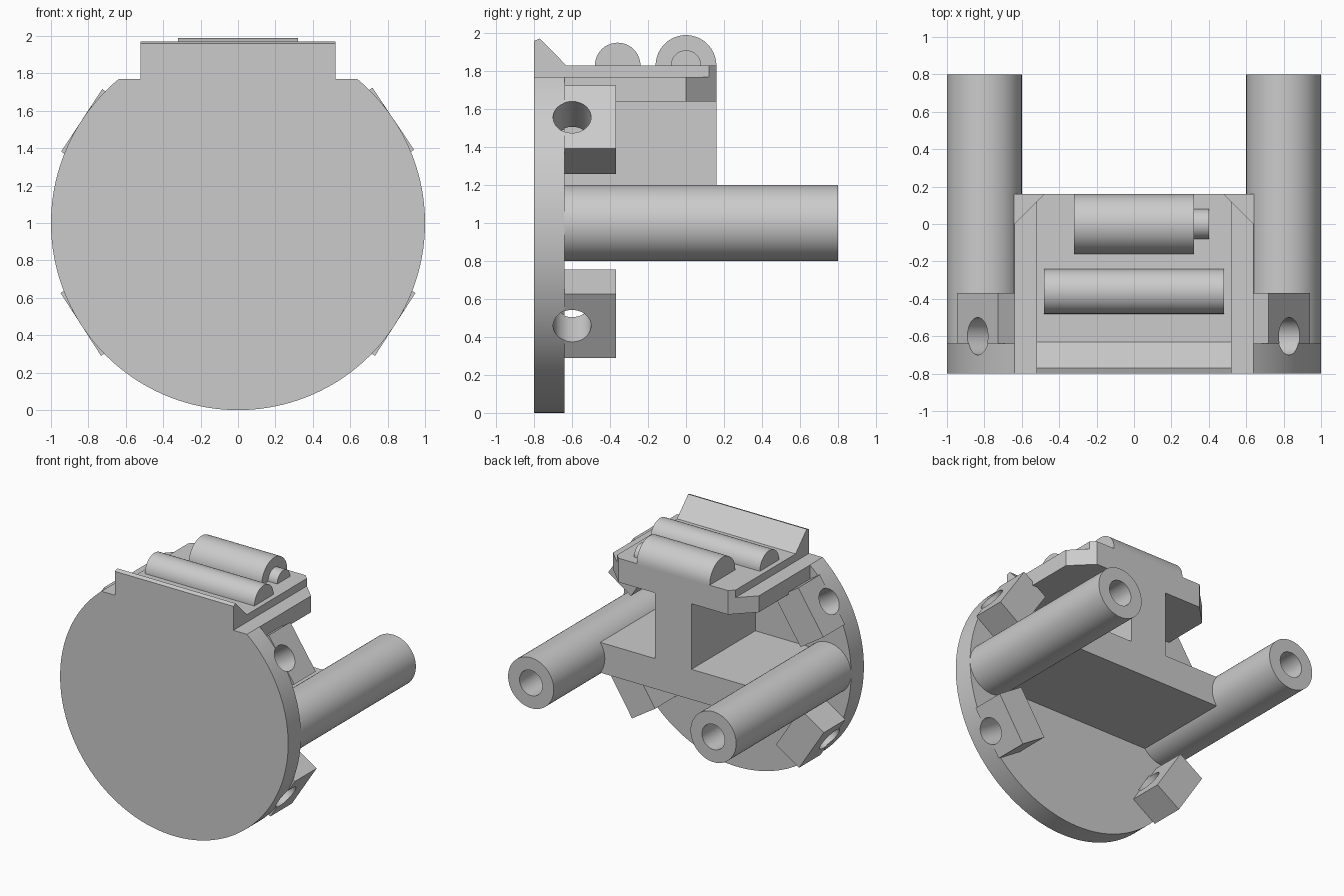
import bpy, bmesh, math
from math import cos, sin, radians, pi
from mathutils import Matrix, Vector

if "Cube" in bpy.data.objects:
    bpy.data.objects.remove(bpy.data.objects["Cube"])

grey = bpy.data.materials.new("plain grey")
grey.use_nodes = True
grey.diffuse_color = (0.6, 0.6, 0.6, 1)
grey.node_tree.nodes["Principled BSDF"].inputs["Base Color"].default_value = (0.6, 0.6, 0.6, 1)

# How a flat profile (u, v) at depth d maps to space for each extrusion axis
PLACE = {
    "x": lambda u, v, d: (d, u, v),
    "y": lambda u, v, d: (u, d, v),
    "z": lambda u, v, d: (u, v, d),
}


def prism(name, profile, axis, start, end):
    """Extrude a flat profile along an axis."""
    bm = bmesh.new()
    face = bm.faces.new([bm.verts.new(PLACE[axis](u, v, start)) for u, v in profile])
    ext = bmesh.ops.extrude_face_region(bm, geom=[face])
    step = Vector(PLACE[axis](0, 0, end - start))
    bmesh.ops.translate(bm, vec=step, verts=[g for g in ext["geom"] if isinstance(g, bmesh.types.BMVert)])
    bmesh.ops.recalc_face_normals(bm, faces=bm.faces)
    mesh = bpy.data.meshes.new(name)
    bm.to_mesh(mesh)
    bm.free()
    mesh.materials.append(grey)
    obj = bpy.data.objects.new(name, mesh)
    bpy.context.collection.objects.link(obj)
    return obj


def arc(u, v, r, a0=0.0, a1=2 * pi, n=64, closed=True):
    """Points on an arc; a closed circle leaves out the repeated end point."""
    return [(u + r * cos(a0 + (a1 - a0) * i / n), v + r * sin(a0 + (a1 - a0) * i / n))
            for i in range(n if closed else n + 1)]


def rect(u0, u1, v0, v1):
    return [(u0, v0), (u1, v0), (u1, v1), (u0, v1)]


def activate(obj):
    bpy.ops.object.select_all(action="DESELECT")
    obj.select_set(True)
    bpy.context.view_layer.objects.active = obj


def cut(obj, cutter):
    mod = obj.modifiers.new("bore", "BOOLEAN")
    mod.operation = "DIFFERENCE"
    mod.solver = "EXACT"
    mod.object = cutter
    activate(obj)
    bpy.ops.object.modifier_apply(modifier=mod.name)


def smooth(obj):
    activate(obj)
    bpy.ops.object.shade_smooth_by_angle(angle=radians(30))


# Round front plate with a flat on top
flat = math.asin(0.77)
disc = prism("front_disc", arc(0, 1, 1, pi - flat, 2 * pi + flat, 120, False), "y", -0.8, -0.64)

# Clamping lugs around the rim, each with a radial bore
DEPTH = 0.24
for name, angle in (("upper_left_lug", 33.9), ("upper_right_lug", 180 - 33.3),
                    ("lower_left_lug", -32.8), ("lower_right_lug", 180 + 32.8)):
    turn = Matrix.Translation((0, 0, 1)) @ Matrix.Rotation(-radians(angle), 4, "Y")
    lug = prism(name, rect(1 - DEPTH, 1, -0.2, 0.2), "y", -0.64, -0.37)
    bore = prism("bore_cutter", arc(-0.6, 0, 0.1, n=48), "x", 1 - DEPTH - 0.01, 1.2)
    for part in (lug, bore):
        part.data.transform(turn)
    cut(lug, bore)
    cut(disc, bore)
    smooth(lug)
    bpy.data.objects.remove(bore)
smooth(disc)

# Hollow guide tubes
for side, x in (("left", 0.8), ("right", -0.8)):
    tube = prism(side + "_tube", arc(x, 1, 0.2), "y", -0.64, 0.8)
    bore = prism("bore_cutter", arc(x, 1, 0.1, n=48), "y", -0.7, 0.9)
    cut(tube, bore)
    smooth(tube)
    bpy.data.objects.remove(bore)

# Cross beam between the tubes and the upright web
prism("cross_beam", rect(-0.66, 0.66, 0.88, 1.12), "y", -0.64, 0.16)
prism("upright_web", rect(-0.16, 0.16, 1.12, 1.64), "y", -0.64, 0.16)


# Stepped top deck with chamfered rear corners
def deck(name, half, front, z0, z1):
    corner = 0.64 - half
    outline = [(-half, front), (half, front), (half, corner), (0.48, 0.16),
               (-0.48, 0.16), (-half, corner)]
    prism(name, outline, "z", z0, z1)


deck("lower_deck", 0.64, -0.64, 1.64, 1.77)
deck("upper_deck", 0.52, -0.8, 1.77, 1.83)

# Sloped lip along the front edge
prism("front_lip", [(-0.8, 1.83), (-0.63, 1.83), (-0.77, 1.972), (-0.8, 1.96)], "x", -0.52, 0.52)

# Half-round bodies lying on the deck
for name, y, r, x0, x1 in (("front_roll", -0.36, 0.12, -0.48, 0.48),
                           ("rear_roll", 0, 0.16, -0.32, 0.32),
                           ("rear_roll_tip", 0, 0.08, 0.32, 0.4)):
    smooth(prism(name, arc(y, 1.83, r, 0, pi, 32, False), "x", x0, x1))
